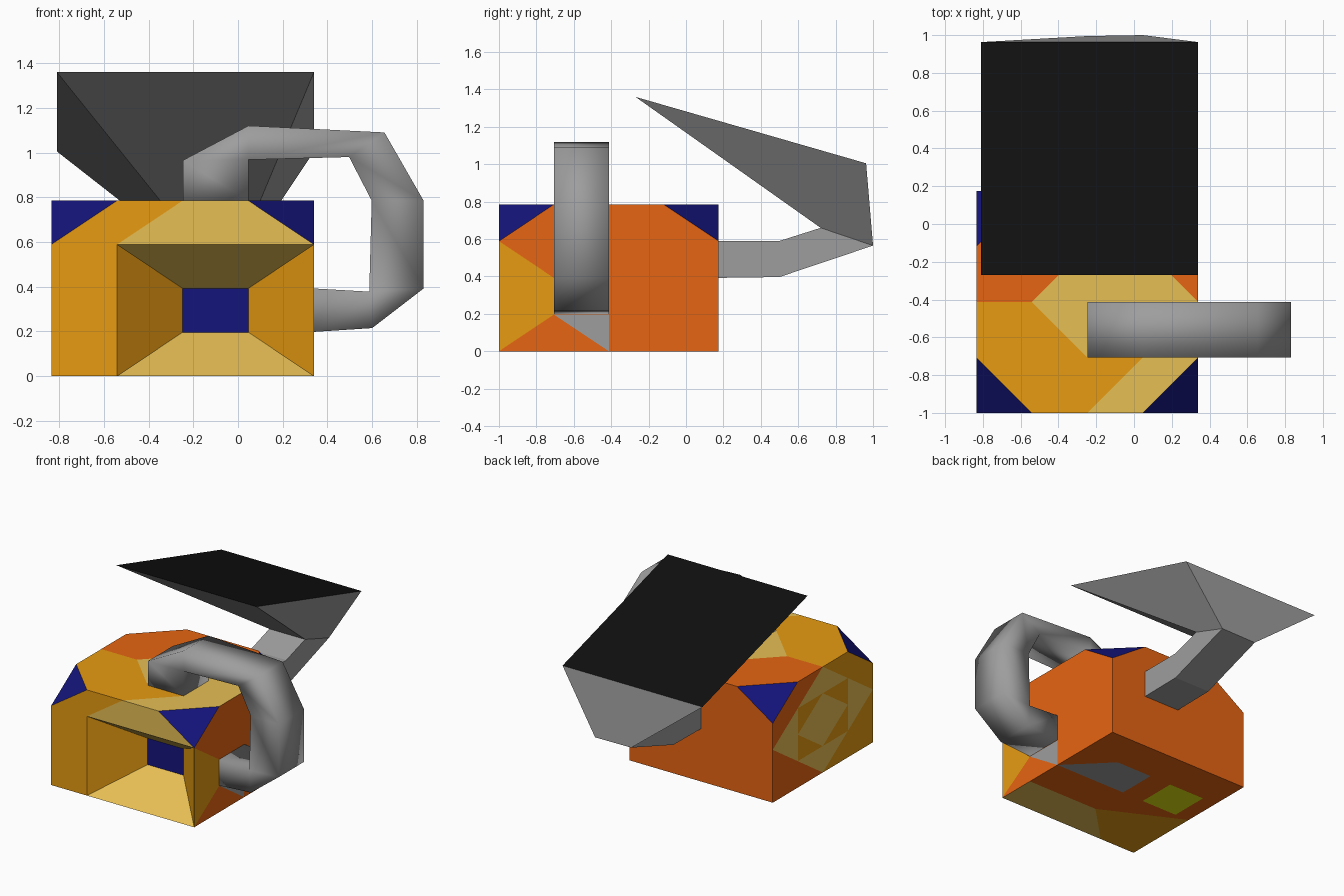
import bpy, bmesh
from mathutils import Vector

if "Cube" in bpy.data.objects:
    bpy.data.objects.remove(bpy.data.objects["Cube"])


def material(name, rgb):
    m = bpy.data.materials.new(name)
    m.diffuse_color = (*rgb, 1)
    m.use_nodes = True
    m.node_tree.nodes["Principled BSDF"].inputs["Base Color"].default_value = m.diffuse_color
    return m


COLOURS = {
    "yellow": (0.80, 0.33, 0.006), "orange": (0.80, 0.13, 0.006),
    "beige": (0.80, 0.52, 0.09), "navy": (0.007, 0.007, 0.20),
    "grey": (0.34, 0.34, 0.34), "black": (0.005, 0.005, 0.005),
    "olive": (0.8, 0.8, 0.006)}
MATS = {k: material(k, c) for k, c in COLOURS.items()}
SLOT = {k: i for i, k in enumerate(MATS)}


def finish(name, bm, smooth=False):
    me = bpy.data.meshes.new(name)
    bm.to_mesh(me)
    bm.free()
    for m in MATS.values():
        me.materials.append(m)
    for p in me.polygons:
        p.use_smooth = smooth
    ob = bpy.data.objects.new(name, me)
    bpy.context.collection.objects.link(ob)
    return ob


# Body: a 4 x 4 x 4 cell block, painted in flat patches on cell coordinates
body = bmesh.new()
X0, Y0, CELL, CELL_Z = -0.835, -1.0, 0.29375, 0.19625


def patch(colour, points, out):
    f = body.faces.new([body.verts.new((X0 + CELL * x, Y0 + CELL * y, CELL_Z * z))
                        for x, y, z in points])
    f.material_index = SLOT[colour]
    f.normal_update()
    if f.normal.dot(Vector(out)) < 0:
        f.normal_flip()


def side(axis, level, patches):
    """Paint 2D polygons on the plane where the given axis equals level."""
    out = [0, 0, 0]
    out[axis] = 1 if level > 2 else -1
    for colour, pts in patches:
        patch(colour, [p[:axis] + (level,) + p[axis:] for p in pts], out)


# front face (x, z) around the recess
side(1, 0, [("yellow", [(0, 0), (1, 0), (1, 3), (2, 4), (1, 4), (0, 3)]),
            ("beige", [(1, 3), (4, 3), (3, 4), (2, 4)])])
# back face
side(1, 4, [("orange", [(0, 0), (4, 0), (4, 3), (3, 4), (1, 4), (0, 3)])])
# right face (y, z)
side(0, 4, [("yellow", [(0, 0), (1, 1), (1, 2), (0, 3)]),
            ("grey", [(1, 1), (2, 1), (2, 0)]),
            ("orange", [(0, 0), (2, 0), (1, 1)]),
            ("orange", [(2, 0), (4, 0), (4, 3), (3, 4), (1, 4), (0, 3),
                        (1, 2), (1, 1), (2, 1)])])
# top face (x, y)
side(2, 4, [("yellow", [(0, 1), (1, 0), (2, 0), (3, 1), (2, 1), (1, 2), (0, 2)]),
            ("beige", [(2, 0), (3, 0), (4, 1), (3, 1)]),
            ("beige", [(1, 2), (2, 1), (2, 2)]),
            ("beige", [(3, 1), (4, 1), (4, 2), (3, 2)]),
            ("beige", [(1, 2), (4, 2), (3, 3), (2, 3)]),
            ("grey", [(2, 1), (3, 1), (3, 2), (2, 2)]),
            ("orange", [(0, 2), (1, 2), (2, 3), (3, 3), (4, 2), (4, 3),
                        (3, 4), (1, 4), (0, 3)])])
# underside (x, y)
side(2, 0, [("beige", [(1, 0), (4, 0), (4, 1), (2, 1)]),
            ("yellow", [(0, 0), (1, 0), (2, 1), (0, 2)]),
            ("grey", [(4, 2), (3, 3), (2, 3), (2, 2)]),
            ("orange", [(2, 1), (4, 1), (4, 2), (2, 2)]),
            ("orange", [(0, 2), (2, 1), (2, 2), (2, 3), (3, 3), (4, 2), (4, 4), (0, 4)])])
side(2, -0.01, [("olive", [(0.4, 2), (1.4, 2), (1.4, 3), (0.4, 3)])])
# left face (y, z): nested diamonds
side(0, 0, [("orange", [(4, 0), (2, 0), (4, 2)]),
            ("orange", [(4, 2), (4, 3), (3, 4), (2, 4)]),
            ("yellow", [(0, 0), (2, 0), (0, 2)]),
            ("yellow", [(0, 2), (2, 4), (1, 4), (0, 3)]),
            ("beige", [(2, 1), (3, 2), (2, 3), (1, 2)])])
tip, corner = [(2, 0), (3, 1), (1, 1)], [(1, 1), (2, 1), (1, 2)]
for _ in range(4):
    side(0, 0, [("beige", tip), ("yellow", corner)])
    tip, corner = ([(4 - b, a) for a, b in t] for t in (tip, corner))

# clipped top corners
for x, dx in ((0, 1), (4, -1)):
    for y, dy in ((0, 1), (4, -1)):
        patch("navy", [(x + dx, y, 4), (x, y + dy, 4), (x, y, 3)], (-dx, -dy, 1))

# tapered recess in the front
rim = [(1, 0, 0), (4, 0, 0), (4, 0, 3), (1, 0, 3)]
end = [(2, 1, 1), (3, 1, 1), (3, 1, 2), (2, 1, 2)]
walls = [("beige", (0, 0, 1)), ("yellow", (-1, 0, 0)), ("beige", (0, 0, -1)), ("yellow", (1, 0, 0))]
for i, (colour, out) in enumerate(walls):
    j = (i + 1) % 4
    patch(colour, [rim[i], rim[j], end[j], end[i]], out)
patch("navy", end, (0, -1, 0))
bmesh.ops.remove_doubles(body, verts=body.verts, dist=0.0005)
finish("body", body)


def loft(name, rings, smooth=False, end_colour="grey"):
    """Join four-sided rings into a closed solid."""
    bm = bmesh.new()
    loops = [[bm.verts.new(p) for p in r] for r in rings]
    for a, b in zip(loops, loops[1:]):
        for i in range(4):
            j = (i + 1) % 4
            bm.faces.new((a[i], a[j], b[j], b[i]))
    bm.faces.new(loops[0][::-1])
    cap = bm.faces.new(loops[-1])
    for f in bm.faces:
        f.material_index = SLOT["grey"]
    cap.material_index = SLOT[end_colour]
    bmesh.ops.remove_doubles(bm, verts=bm.verts, dist=0.001)
    bmesh.ops.recalc_face_normals(bm, faces=bm.faces)
    return finish(name, bm, smooth)


# Looped handle: outer and inner (x, z) points from the top to the right side
outer = [(-0.247, 0.785), (-0.247, 0.965), (0.047, 1.12), (0.655, 1.09),
         (0.83, 0.785), (0.83, 0.392), (0.60, 0.215), (0.34, 0.198)]
inner = [(0.047, 0.785), (0.047, 0.968), (0.047, 0.968), (0.497, 0.98),
         (0.598, 0.785), (0.587, 0.378), (0.587, 0.378), (0.34, 0.392)]
F, B = -0.706, -0.412
loft("handle", [[(o[0], F, o[1]), (o[0], B, o[1]), (i[0], B, i[1]), (i[0], F, i[1])]
                for o, i in zip(outer, inner)], smooth=True)


# Rear arm and flared hood, as rings of (y, z) low and high edges
def ring(x0, x1, low, high):
    return [(x0, *low), (x1, *low), (x1, *high), (x0, *high)]


L, R = -0.247, 0.047
neck = ring(L, R, (0.995, 0.565), (0.72, 0.66))
neck[1] = (R, 1.0, 0.565)
loft("rear_arm", [ring(L, R, (0.175, 0.3925), (0.175, 0.589)),
                  ring(L, R, (0.50, 0.397), (0.50, 0.59)), neck])
loft("hood", [neck, ring(-0.81, 0.34, (0.963, 1.005), (-0.27, 1.36))], end_colour="black")
